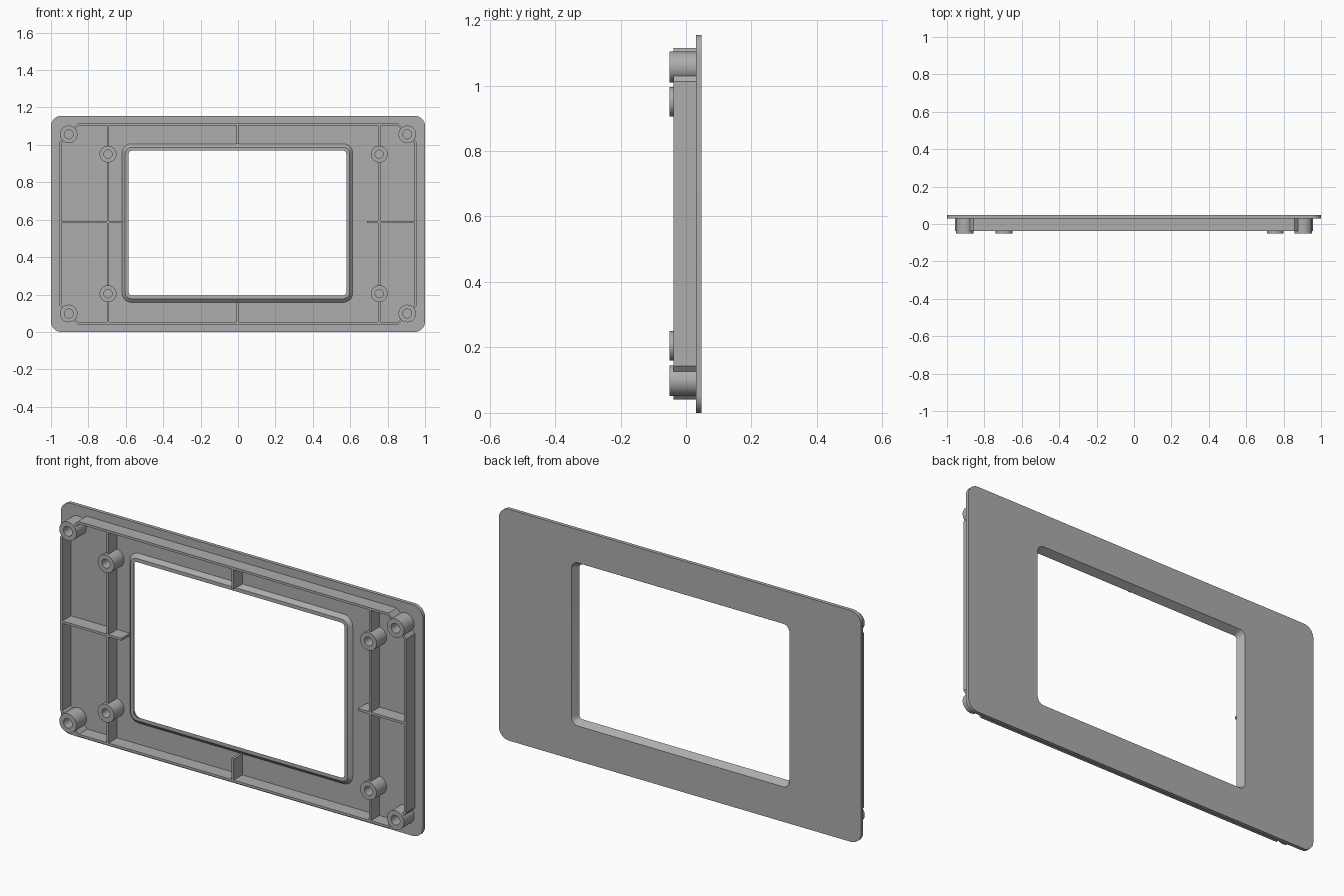
import bpy, bmesh, math
from mathutils import Vector

old = bpy.data.objects.get("Cube")
if old:
    bpy.data.objects.remove(old, do_unlink=True)

grey = bpy.data.materials.new("matte grey plastic")
grey.use_nodes = True
colour = (0.42, 0.42, 0.42, 1)
grey.diffuse_color = colour
grey.node_tree.nodes["Principled BSDF"].inputs["Base Color"].default_value = colour

MID = 0.5775                      # height of the panel centre
BACK, INNER = 0.048, 0.03         # panel faces
RIB_Y, BOSS_Y = -0.038, -0.05     # front of ribs and bosses
THICK = 0.012
parts = []


def loft(name, loops, ring=False):
    """Skin matching closed loops; join last to first, or cap the ends."""
    bm = bmesh.new()
    rows = [[bm.verts.new(p) for p in loop] for loop in loops]
    pairs = list(zip(rows, rows[1:]))
    if ring:
        pairs.append((rows[-1], rows[0]))
    else:
        bm.faces.new(rows[0])
        bm.faces.new(rows[-1])
    n = len(rows[0])
    for a, b in pairs:
        for i in range(n):
            j = (i + 1) % n
            bm.faces.new((a[i], a[j], b[j], b[i]))
    bmesh.ops.recalc_face_normals(bm, faces=bm.faces)
    mesh = bpy.data.meshes.new(name)
    bm.to_mesh(mesh)
    bm.free()
    mesh.materials.append(grey)
    ob = bpy.data.objects.new(name, mesh)
    bpy.context.collection.objects.link(ob)
    parts.append(ob)


def rounded(cx, cz, hx, hz, r, y, steps=8):
    """Rounded rectangle loop facing along y."""
    pts = []
    for q, (sx, sz) in enumerate(((1, 1), (-1, 1), (-1, -1), (1, -1))):
        for k in range(steps + 1):
            a = math.pi / 2 * (q + k / steps)
            pts.append((cx + sx * (hx - r) + r * math.cos(a), y,
                        cz + sz * (hz - r) + r * math.sin(a)))
    return pts


def circle(x, z, r, y, n=40):
    return [(x + r * math.cos(math.tau * i / n), y, z + r * math.sin(math.tau * i / n))
            for i in range(n)]


def rib(name, *path):
    """Thin upright wall following (x, z) points, mitred at the bends."""
    pts = [Vector(p) for p in path]
    dirs = [(b - a).normalized() for a, b in zip(pts, pts[1:])]
    loops = []
    for i, p in enumerate(pts):
        d0, d1 = dirs[max(i - 1, 0)], dirs[min(i, len(dirs) - 1)]
        t = (d0 + d1).normalized()
        off = Vector((-t.y, t.x)) * (THICK / 2 / t.dot(d1))
        a, b = p + off, p - off
        loops.append([(a.x, RIB_Y, a.y), (b.x, RIB_Y, b.y),
                      (b.x, INNER, b.y), (a.x, INNER, a.y)])
    loft(name, loops)


def boss(name, x, z, r, hole):
    loft(name, [circle(x, z, r, INNER), circle(x, z, r, BOSS_Y),
                circle(x, z, hole, BOSS_Y), circle(x, z, hole, INNER)], ring=True)


# Panel with a tapered window lip
WX, WZ, LIP = -0.003, 0.582, 0.013
loft("panel", [
    rounded(0, MID, 1, MID, 0.055, INNER),
    rounded(0, MID, 1, MID, 0.055, BACK),
    rounded(WX, WZ, 0.602, 0.407, 0.035, BACK),
    rounded(WX, WZ, 0.582, 0.387, 0.018, LIP),
    rounded(WX, WZ, 0.600, 0.405, 0.035, LIP),
    rounded(WX, WZ, 0.616, 0.424, 0.05, INNER)], ring=True)

# Perimeter walls with ends bent in to the corner bosses
for s, side in ((1, "left"), (-1, "right")):
    rib(side + "_wall", *[(s * x, MID + z) for x, z in
        ((0.934, -0.452), (0.95, -0.432), (0.95, 0.432), (0.934, 0.452))])
for s, side in ((1, "top"), (-1, "bottom")):
    rib(side + "_wall", *[(x, MID + s * z) for x, z in
        ((-0.874, 0.512), (-0.855, 0.531), (0.855, 0.531), (0.874, 0.512))])

# Corner bosses
for sx, side in ((1, "left"), (-1, "right")):
    for sz, level in ((1, "top"), (-1, "bottom")):
        boss(f"{level}_{side}_corner_boss", sx * 0.905, MID + sz * 0.479, 0.047, 0.024)

# Inner bosses with the upright ribs running between them
for x, side in ((0.755, "left"), (-0.695, "right")):
    for s, level in ((1, "top"), (-1, "bottom")):
        boss(f"{level}_{side}_inner_boss", x, MID + s * 0.373, 0.045, 0.022)
        rib(f"{level}_{side}_upright_rib", (x, MID + s * 0.412), (x, MID + s * 0.53))
    rib(side + "_upright_rib", (x, MID - 0.334), (x, MID + 0.334))

# Cross ribs and short centre ribs
rib("left_cross_rib", (0.69, 0.588), (0.95, 0.588))
rib("right_cross_rib", (-0.95, 0.588), (-0.618, 0.588))
rib("top_centre_rib", (-0.003, 1.005), (-0.003, MID + 0.53))
rib("bottom_centre_rib", (-0.003, MID - 0.53), (-0.003, 0.158))

# Smooth the round parts and keep edges sharp
bpy.ops.object.select_all(action="DESELECT")
for ob in parts:
    ob.select_set(True)
bpy.context.view_layer.objects.active = parts[0]
bpy.ops.object.shade_smooth_by_angle(angle=math.radians(30))
